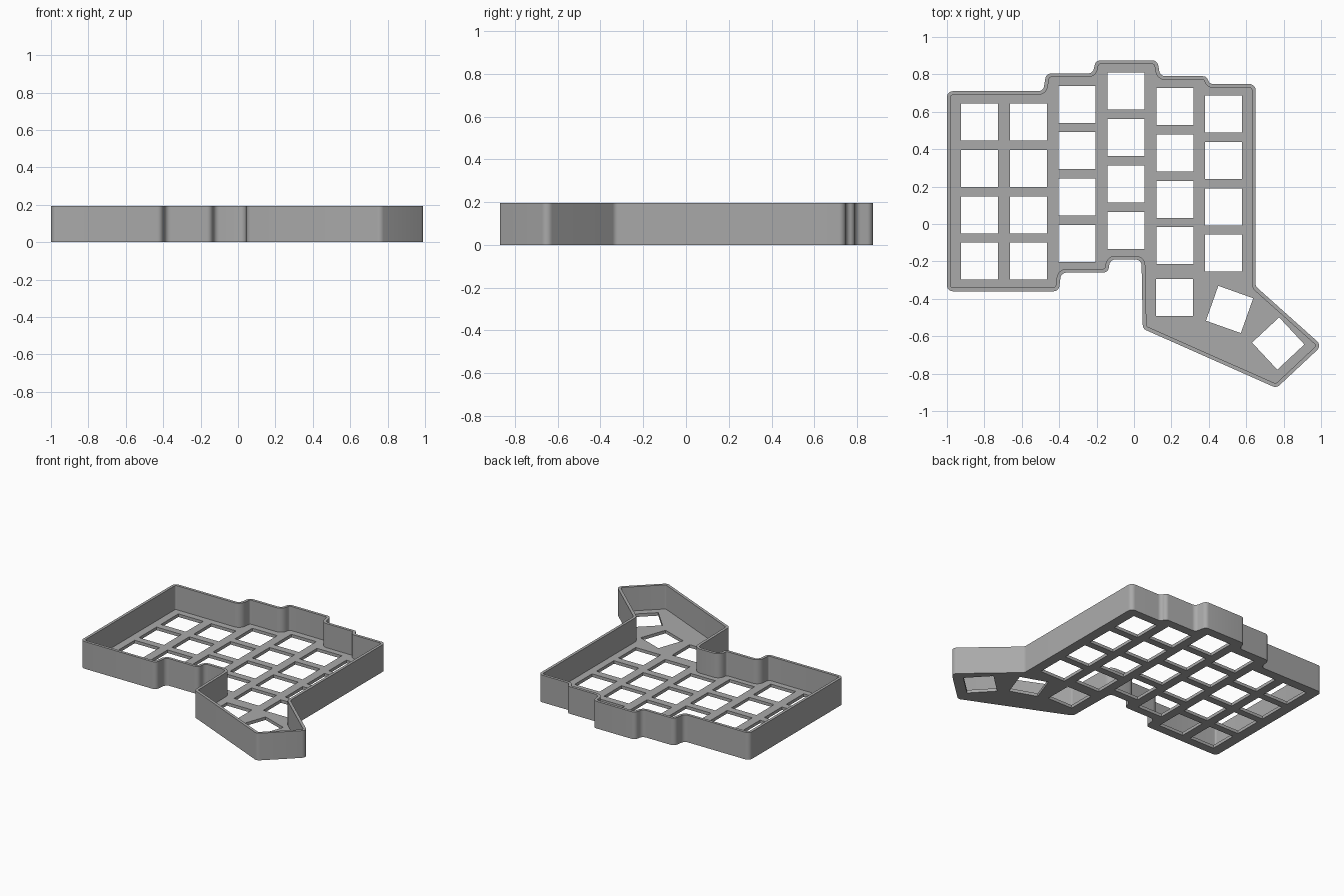
import bpy, bmesh
from math import cos, sin, radians, tan
from mathutils import Vector

if "Cube" in bpy.data.objects:
    bpy.data.objects.remove(bpy.data.objects["Cube"], do_unlink=True)

HEIGHT, FLOOR, WALL, RADIUS = 0.195, 0.022, 0.02, 0.032
KEY, PITCH_X, PITCH_Y = 0.198, 0.261, 0.248

# Case outline, clockwise from the back left corner
OUTLINE = [(-1, .71), (-.485, .71), (-.47, .805), (-.22, .805), (-.205, .875),
           (.125, .875), (.14, .79), (.39, .79), (.402, .748), (.65, .748),
           (.65, -.333), (1.005, -.65), (.762, -.877), (.047, -.56), (.04, -.19),
           (-.128, -.19), (-.138, -.26), (-.39, -.26), (-.402, -.36), (-1, -.36)]


def rounded(points, inset, steps=6):
    """Round every corner of the outline, moved inward by the inset."""
    pts = [Vector(p) for p in points]
    ring = []
    for i, p in enumerate(pts):
        a = p - pts[i - 1]
        b = pts[(i + 1) % len(pts)] - p
        turn = a.angle_signed(b)                    # clockwise is positive
        side = 1 if turn > 0 else -1
        shortest = min(a.length, b.length)
        r = min(RADIUS, 0.48 * shortest / tan(abs(turn) / 2))
        a.normalize()
        inward = Vector((a.y, -a.x)) * side
        centre = p - a * r * tan(abs(turn) / 2) + inward * r
        for k in range(steps + 1):
            t = -turn * k / steps
            d = -inward
            d = Vector((d.x * cos(t) - d.y * sin(t), d.x * sin(t) + d.y * cos(t)))
            ring.append(centre + d * (r - side * inset))
    return ring


def square(x, y, angle=0):
    """Corners of one key opening."""
    return [Vector((x, y)) + Vector((cos(radians(angle + q)), sin(radians(angle + q)))) * KEY * 0.5 ** 0.5
            for q in (45, 135, 225, 315)]


# Key openings: staggered columns, then the thumb cluster
holes = []
for col, top in enumerate((.545, .545, .64, .71, .628, .588)):
    for row in range(4):
        holes.append(square(-.826 + col * PITCH_X, top - row * PITCH_Y))
holes += [square(.217, -.393), square(.511, -.457, -19.5), square(.771, -.639, -47)]

bm = bmesh.new()


def loop(points, z):
    verts = [bm.verts.new((p.x, p.y, z)) for p in points]
    edges = [bm.edges.new((verts[i - 1], verts[i])) for i in range(len(verts))]
    return verts, edges


def bridge(low, high):
    for i in range(len(low)):
        bm.faces.new((low[i - 1], low[i], high[i], high[i - 1]))


outer, inner = rounded(OUTLINE, 0), rounded(OUTLINE, WALL)
outer_low, under_edges = loop(outer, 0)
inner_low, floor_edges = loop(inner, FLOOR)
hole_loops = []
for h in holes:
    low, low_edges = loop(h, 0)
    high, high_edges = loop(h, FLOOR)
    under_edges += low_edges
    floor_edges += high_edges
    hole_loops.append((low, high))

# Underside and inner floor of the plate
for edges, z in ((under_edges, -1), (floor_edges, 1)):
    bmesh.ops.triangle_fill(bm, use_beauty=True, edges=edges, normal=(0, 0, z))

# Opening sides, wall sides and rim
for low, high in hole_loops:
    bridge(low, high)
outer_high, inner_high = loop(outer, HEIGHT)[0], loop(inner, HEIGHT)[0]
bridge(outer_low, outer_high)
bridge(inner_low, inner_high)
bridge(outer_high, inner_high)
bmesh.ops.recalc_face_normals(bm, faces=bm.faces[:])

mesh = bpy.data.meshes.new("keyboard_case")
bm.to_mesh(mesh)
bm.free()
case = bpy.data.objects.new("keyboard_case", mesh)
bpy.context.collection.objects.link(case)

grey = bpy.data.materials.new("plain_grey")
grey.use_nodes = True
colour = (0.4, 0.4, 0.4, 1)
grey.diffuse_color = colour
grey.node_tree.nodes["Principled BSDF"].inputs["Base Color"].default_value = colour
mesh.materials.append(grey)

bpy.context.view_layer.objects.active = case
case.select_set(True)
bpy.ops.object.shade_smooth_by_angle(angle=radians(35))
